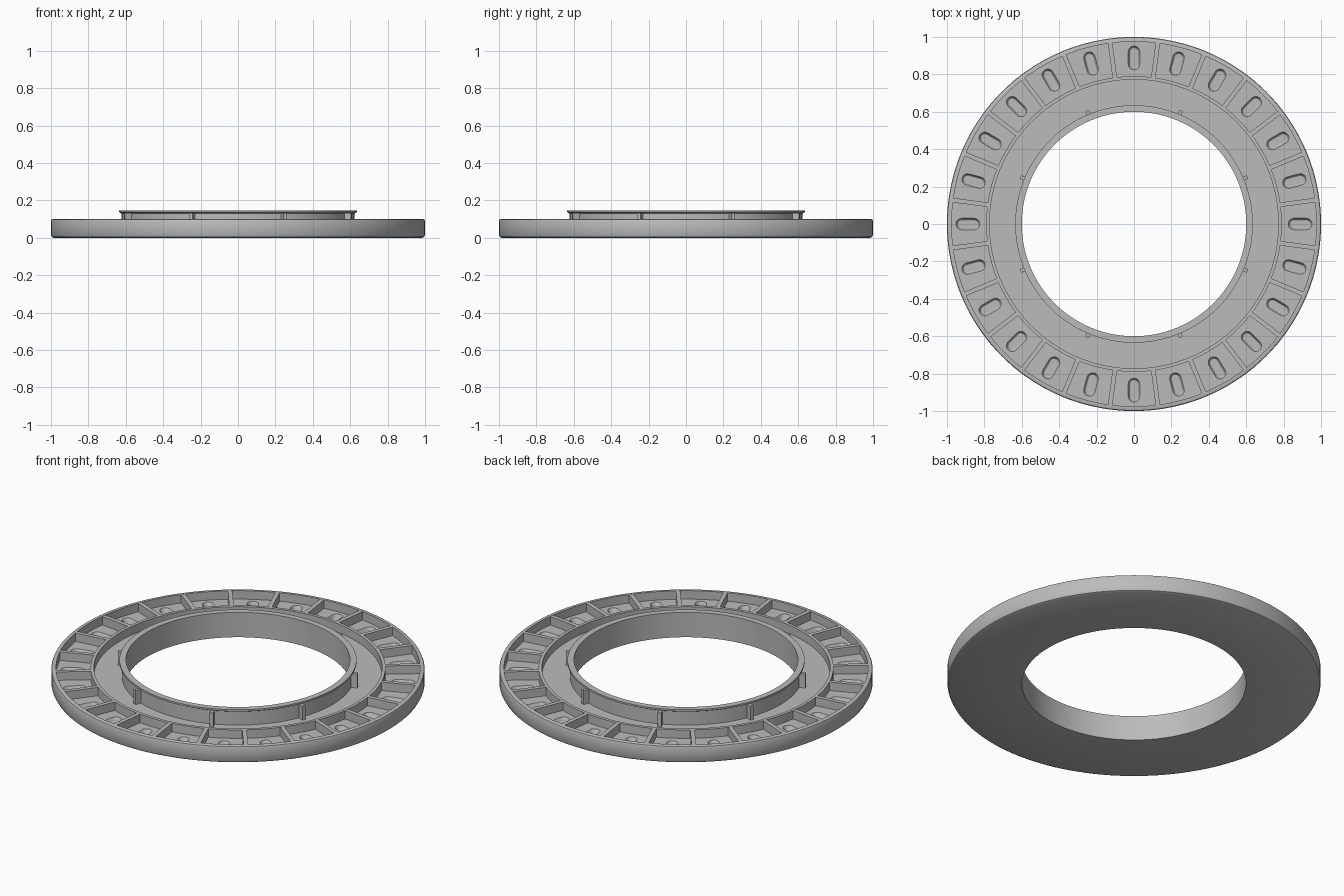
import bpy, bmesh
from math import sin, cos, pi, radians
from mathutils import Matrix

if "Cube" in bpy.data.objects:
    bpy.data.objects.remove(bpy.data.objects["Cube"])

SEG = 144
FLOOR = 0.05
grey = bpy.data.materials.new("plain grey")
grey.diffuse_color = (0.5, 0.5, 0.5, 1)
grey.use_nodes = True
grey.node_tree.nodes["Principled BSDF"].inputs["Base Color"].default_value = grey.diffuse_color


def finish(name, bm, smooth=True):
    bmesh.ops.recalc_face_normals(bm, faces=bm.faces)
    me = bpy.data.meshes.new(name)
    bm.to_mesh(me)
    bm.free()
    me.materials.append(grey)
    ob = bpy.data.objects.new(name, me)
    bpy.context.collection.objects.link(ob)
    if smooth:
        shade(ob)
    return ob


def shade(ob):
    bpy.ops.object.select_all(action='DESELECT')
    ob.select_set(True)
    bpy.context.view_layer.objects.active = ob
    bpy.ops.object.shade_smooth_by_angle(angle=radians(30))


def revolve(bm, profile):
    """Closed (radius, z) profile turned around the z axis."""
    rings = []
    for i in range(SEG):
        a = 2 * pi * i / SEG
        rings.append([bm.verts.new((r * cos(a), r * sin(a), z)) for r, z in profile])
    n = len(profile)
    for i in range(SEG):
        p, q = rings[i], rings[(i + 1) % SEG]
        for j in range(n):
            k = (j + 1) % n
            bm.faces.new((p[j], q[j], q[k], p[k]))


def radial_box(bm, r0, r1, width, z0, z1, angle):
    m = (Matrix.Rotation(angle, 4, 'Z')
         @ Matrix.Translation(((r0 + r1) / 2, 0, (z0 + z1) / 2))
         @ Matrix.Diagonal((r1 - r0, width, z1 - z0, 1)))
    bmesh.ops.create_cube(bm, size=1, matrix=m)


def slot(bm, r, half, sections, angle):
    """Stadium-shaped loft; sections are (end radius, z)."""
    rot = Matrix.Rotation(angle, 4, 'Z')
    loops = []
    for rad, z in sections:
        loop = []
        for side in (0, 1):
            for i in range(9):
                t = -pi / 2 + pi * i / 8 + pi * side
                cx = r + (half if side == 0 else -half)
                v = bm.verts.new((cx + rad * cos(t), rad * sin(t), z))
                v.co = rot @ v.co
                loop.append(v)
        loops.append(loop)
    for a, b in zip(loops, loops[1:]):
        for i in range(len(a)):
            k = (i + 1) % len(a)
            bm.faces.new((a[i], a[k], b[k], b[i]))
    bm.faces.new(loops[0])
    bm.faces.new(loops[-1])


# Main ring: floor, thin inner wall, pocket channel and outer rim
bm = bmesh.new()
revolve(bm, [(0.6, 0), (0.985, 0), (0.995, 0.005), (1.0, 0.015), (1.0, 0.09),
             (0.997, 0.097), (0.99, 0.1), (0.975, 0.1), (0.975, FLOOR),
             (0.79, FLOOR), (0.79, 0.1), (0.772, 0.1), (0.772, FLOOR),
             (0.6, FLOOR)])
ring = finish("ring_body", bm, smooth=False)

# Rounded slots sunk into each pocket floor
bm = bmesh.new()
for i in range(24):
    slot(bm, 0.888, 0.033, [(0.019, 0.03), (0.022, 0.032), (0.026, 0.042),
                            (0.031, FLOOR), (0.031, 0.07)], 2 * pi * i / 24)
cutter = finish("slot_cutter", bm, smooth=False)
mod = ring.modifiers.new("slots", 'BOOLEAN')
mod.operation = 'DIFFERENCE'
mod.solver = 'EXACT'
mod.object = cutter
bpy.context.view_layer.objects.active = ring
bpy.ops.object.modifier_apply(modifier="slots")
bpy.data.objects.remove(cutter, do_unlink=True)
shade(ring)

# Radial dividers between the pockets
bm = bmesh.new()
for i in range(24):
    radial_box(bm, 0.785, 0.98, 0.024, FLOOR - 0.005, 0.0995, 2 * pi * (i + 0.5) / 24)
finish("pocket_dividers", bm, smooth=False)

# Raised collar with a small lip
bm = bmesh.new()
revolve(bm, [(0.6, FLOOR), (0.622, FLOOR), (0.622, 0.13), (0.635, 0.137),
             (0.635, 0.147), (0.6, 0.147)])
finish("inner_collar", bm)

# Eight small ribs around the collar
bm = bmesh.new()
for i in range(8):
    radial_box(bm, 0.615, 0.657, 0.02, FLOOR - 0.002, 0.132, 2 * pi * (i + 0.5) / 8)
finish("collar_ribs", bm, smooth=False)
